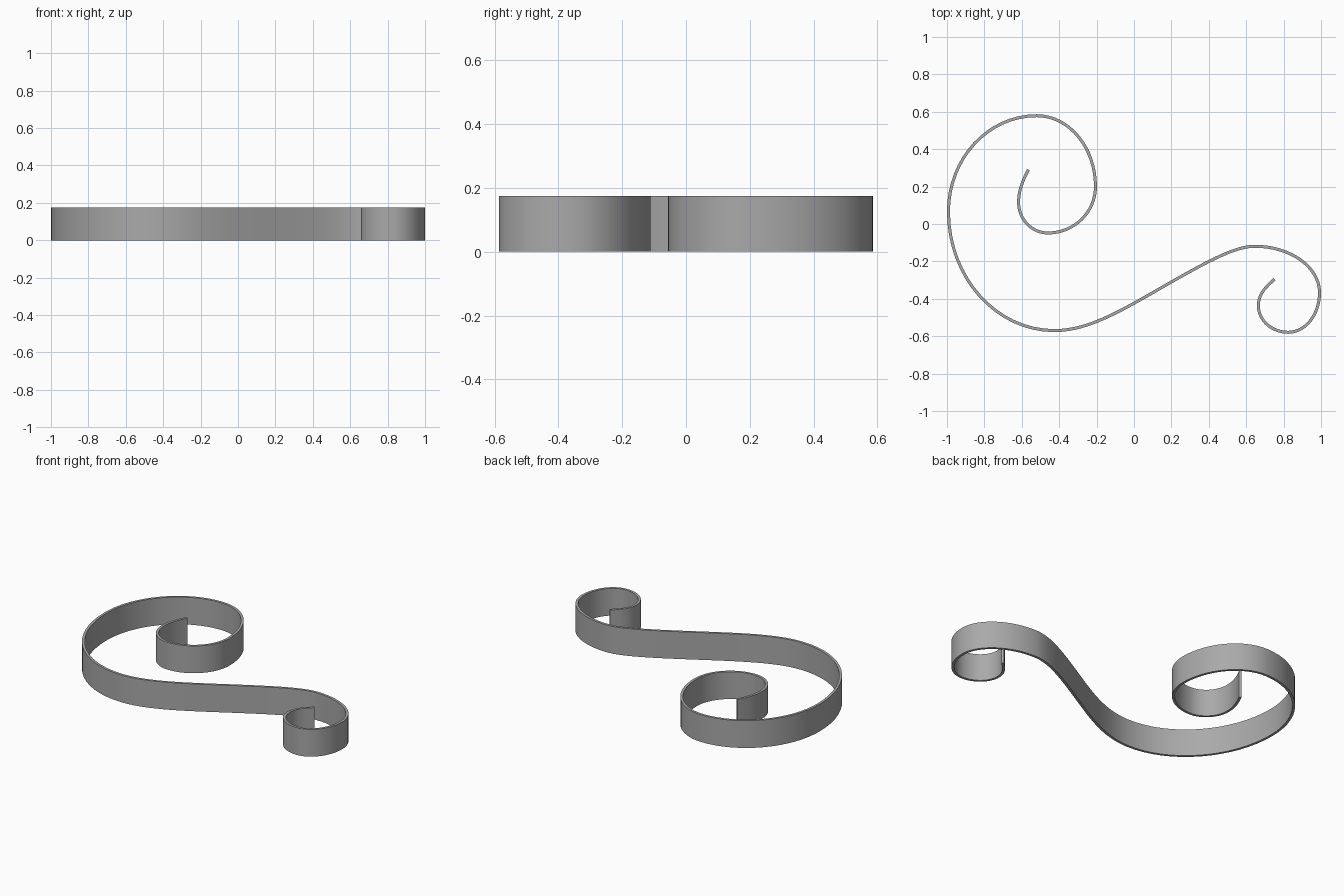
import bpy
from mathutils import Vector

HEIGHT = 0.175
THICKNESS = 0.016

cube = bpy.data.objects.get("Cube")
if cube:
    bpy.data.objects.remove(cube)

# Plain steel material
steel = bpy.data.materials.new("grey_steel")
steel.use_nodes = True
colour = (0.4, 0.4, 0.4, 1)
steel.diffuse_color = colour
steel.node_tree.nodes["Principled BSDF"].inputs["Base Color"].default_value = colour

# Centreline knots: x, y, travel direction, handle length in and out
# (None = quarter-ellipse handle towards the neighbouring knot)
LEFT, RIGHT, UP, DOWN = (-1, 0), (1, 0), (0, 1), (0, -1)
knots = [
    (-0.565, 0.29, (-0.45, -0.9), 0, 0.06),
    (-0.617, 0.115, DOWN, 0.07, None),
    (-0.46, -0.048, RIGHT, None, None),
    (-0.206, 0.20, UP, None, None),
    (-0.52, 0.579, LEFT, None, None),
    (-0.992, 0.067, DOWN, None, None),
    (-0.425, -0.57, RIGHT, None, 0.19),
    (0.2, -0.31, (1, 0.57), 0.288, 0.23),
    (0.645, -0.119, RIGHT, 0.1, None),
    (0.992, -0.367, DOWN, None, None),
    (0.825, -0.579, LEFT, None, None),
    (0.665, -0.437, UP, None, 0.07),
    (0.75, -0.295, (0.7, 0.72), 0.05, 0),
]


def handle(i, step, given):
    """Offset of the handle of knot i towards its neighbour."""
    x, y, d = knots[i][:3]
    direction = Vector((*d, 0)).normalized()
    if given is None:
        other = knots[i + step]
        gap = Vector((other[0] - x, other[1] - y, 0))
        given = 0.552 * abs(gap.dot(direction))
    return direction * given * step


# Scroll centreline, raised into a flat upright band
curve = bpy.data.curves.new("scroll_band", "CURVE")
curve.dimensions = "2D"
curve.fill_mode = "NONE" if "NONE" in curve.bl_rna.properties["fill_mode"].enum_items else curve.fill_mode
curve.resolution_u = 16
curve.extrude = HEIGHT / 2
spline = curve.splines.new("BEZIER")
spline.bezier_points.add(len(knots) - 1)
for i, (x, y, d, len_in, len_out) in enumerate(knots):
    point = spline.bezier_points[i]
    point.handle_left_type = point.handle_right_type = "FREE"
    point.co = Vector((x, y, 0))
    point.handle_left = point.co + handle(i, -1, len_in)
    point.handle_right = point.co + handle(i, 1, len_out)

band = bpy.data.objects.new("scroll_band", curve)
bpy.context.collection.objects.link(band)
band.location.z = HEIGHT / 2
curve.materials.append(steel)

# Turn the band into a mesh and give it thickness
bpy.ops.object.select_all(action="DESELECT")
band.select_set(True)
bpy.context.view_layer.objects.active = band
bpy.ops.object.convert(target="MESH")
solid = band.modifiers.new("thickness", "SOLIDIFY")
solid.thickness = THICKNESS
solid.offset = 0
bpy.ops.object.modifier_apply(modifier=solid.name)
bpy.ops.object.transform_apply(location=True, rotation=False, scale=False)
bpy.ops.object.shade_smooth_by_angle()
